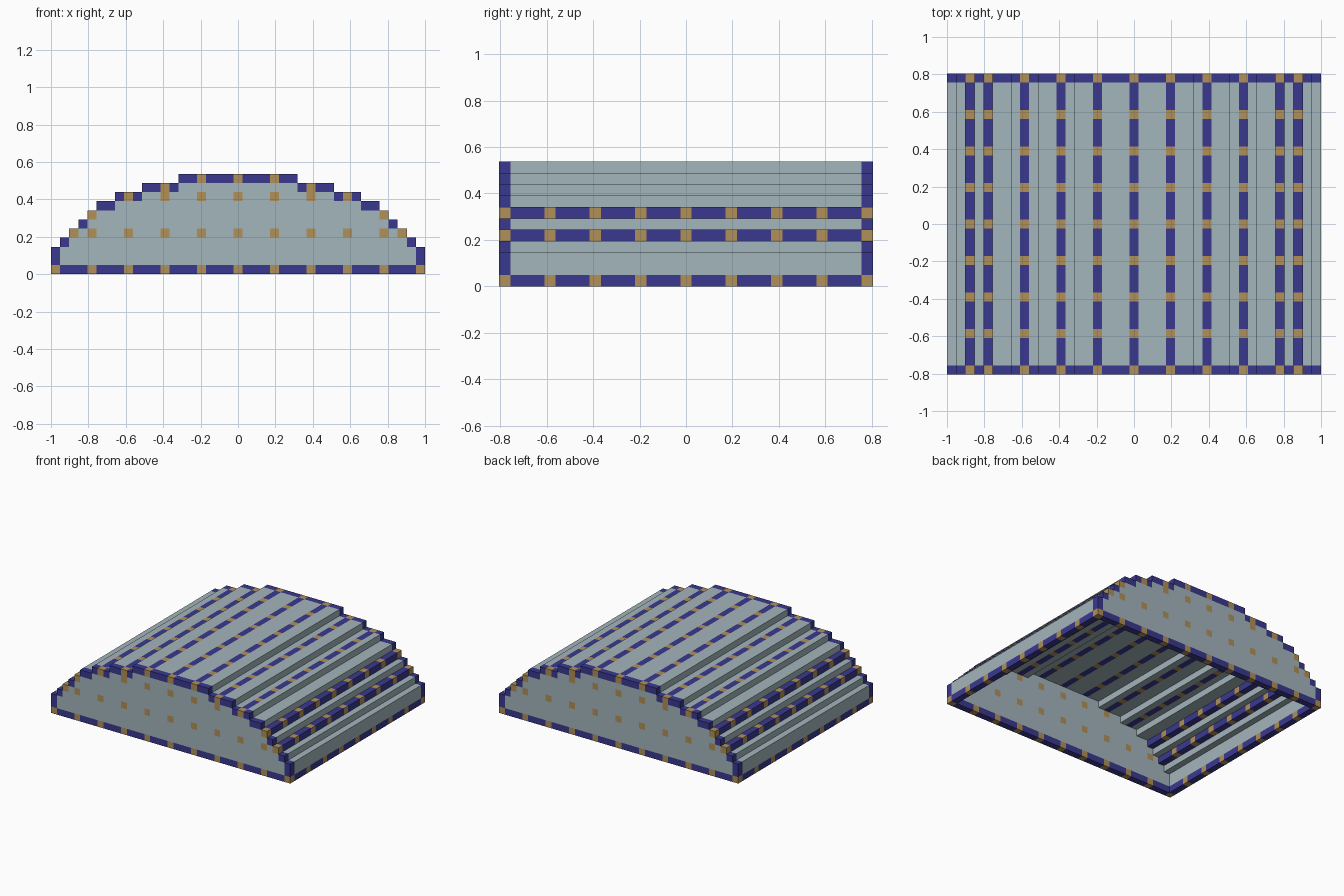
import bpy
import bmesh
from mathutils import Vector

cube = bpy.data.objects.get("Cube")
if cube:
    bpy.data.objects.remove(cube, do_unlink=True)

U = 2 / 41                      # edge of one block
HALF_X, HALF_Y = 20, 16         # outermost block index sideways and lengthways
# outermost block of the stepped arch, layer by layer from the ground
STEPS = [20, 20, 20, 19, 18, 17, 16, 15, 13, 10, 6]
BEAMS = {0, 4, 8, 12, 16, 18}   # sideways positions of the long roof beams


def material(name, rgb):
    mat = bpy.data.materials.new(name)
    mat.use_nodes = True
    mat.diffuse_color = (*rgb, 1)
    mat.node_tree.nodes["Principled BSDF"].inputs["Base Color"].default_value = (*rgb, 1)
    return mat


GREY = material("pale grey cladding", (0.37, 0.465, 0.50))
BLUE = material("dark blue frame", (0.042, 0.04, 0.275))
GOLD = material("ochre joints", (0.434, 0.279, 0.098))

cells = {}                      # block position -> part name

# Stepped roof: each layer runs from its own edge to the edge of the layer above
for z, outer in enumerate(STEPS):
    above = STEPS[z + 1] if z + 1 < len(STEPS) else -1
    inner = min(above + 1, outer)
    for ax in range(inner, outer + 1):
        for x in {ax, -ax}:
            for y in range(-HALF_Y, HALF_Y + 1):
                joint = y % 4 == 0
                if abs(y) == HALF_Y:
                    node = ax in BEAMS or z == 0
                    part = "frame_joints" if node else "end_arches"
                elif z == 0:
                    part = "frame_joints" if joint else "base_rim"
                elif ax in BEAMS:
                    part = "frame_joints" if joint else "roof_beams"
                else:
                    part = "roof_cladding"
                cells[x, y, z] = part

# End walls with their base rails and studs
for y, wall in ((-HALF_Y, "front_wall"), (HALF_Y, "back_wall")):
    for z, outer in enumerate(STEPS):
        for x in range(-outer, outer + 1):
            if (x, y, z) in cells:
                continue
            if z == 0:
                part = "frame_joints" if x % 4 == 0 else "base_rim"
            elif z in (4, 8) and x % 4 == 0:
                part = "wall_studs"
            else:
                part = wall
            cells[x, y, z] = part


def build_part(name, mat, simplify=False):
    """Skin the exposed sides of all blocks belonging to one part."""
    bm = bmesh.new()
    for cell, part in cells.items():
        if part != name:
            continue
        centre = Vector(cell) + Vector((0, 0, 0.5))
        for axis in range(3):
            for sign in (-1, 1):
                n = Vector((0, 0, 0))
                n[axis] = sign
                if tuple(int(c + d) for c, d in zip(cell, n)) in cells:
                    continue
                a = Vector((0, 0, 0))
                a[(axis + 1) % 3] = 0.5
                b = n.cross(a)
                mid = centre + n / 2
                corners = (mid - a - b, mid + a - b, mid + a + b, mid - a + b)
                bm.faces.new([bm.verts.new(c * U) for c in corners])
    bmesh.ops.remove_doubles(bm, verts=bm.verts, dist=U / 100)
    if simplify:
        bmesh.ops.dissolve_limit(bm, angle_limit=0.01, verts=bm.verts, edges=bm.edges)
    mesh = bpy.data.meshes.new(name)
    bm.to_mesh(mesh)
    bm.free()
    mesh.materials.append(mat)
    bpy.context.collection.objects.link(bpy.data.objects.new(name, mesh))


build_part("roof_cladding", GREY, simplify=True)
build_part("front_wall", GREY)
build_part("back_wall", GREY)
build_part("base_rim", BLUE)
build_part("end_arches", BLUE)
build_part("roof_beams", BLUE)
build_part("frame_joints", GOLD)
build_part("wall_studs", GOLD)
